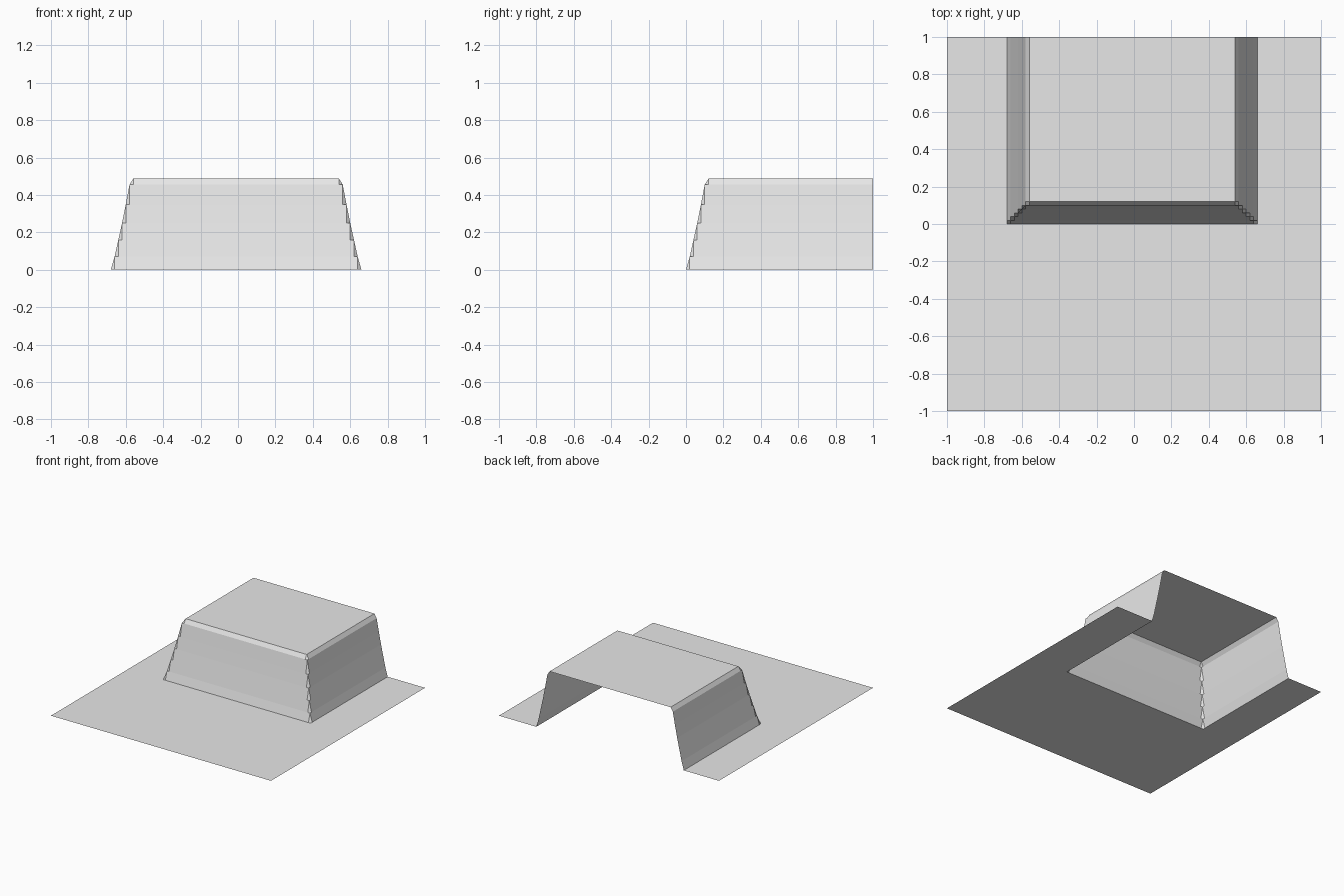
import bpy, bmesh

if "Cube" in bpy.data.objects:
    bpy.data.objects.remove(bpy.data.objects["Cube"])

# Sloped profile of the plateau: height after each 0.02 step inward from its foot
STEP = 0.02
HEIGHTS = [0.0, 0.07, 0.16, 0.25, 0.35, 0.455, 0.487]
LEFT, RIGHT, FRONT = -0.68, 0.66, 0.0
N = len(HEIGHTS)

# Grid lines: dense only across the slopes
xs = ([-1.0] + [LEFT + i * STEP for i in range(N)]
      + [RIGHT - i * STEP for i in reversed(range(N))] + [1.0])
ys = [-1.0] + [FRONT + i * STEP for i in range(N)] + [1.0]


def height(x, y):
    """Height from the distance to the nearest foot edge (back stays open)."""
    inward = min(x - LEFT, RIGHT - x, y - FRONT)
    return HEIGHTS[max(0, min(N - 1, round(inward / STEP)))]


# Ground sheet with raised plateau
bm = bmesh.new()
rows = [[bm.verts.new((x, y, height(x, y))) for x in xs] for y in ys]
for a, b in zip(rows, rows[1:]):
    for i in range(len(xs) - 1):
        bm.faces.new((a[i], a[i + 1], b[i + 1], b[i]))
mesh = bpy.data.meshes.new("plateau_terrain")
bm.to_mesh(mesh)
bm.free()

# Plain grey surface
grey = bpy.data.materials.new("light grey")
grey.diffuse_color = (0.8, 0.8, 0.8, 1.0)
grey.use_nodes = True
grey.node_tree.nodes["Principled BSDF"].inputs["Base Color"].default_value = grey.diffuse_color
mesh.materials.append(grey)

terrain = bpy.data.objects.new("plateau_terrain", mesh)
bpy.context.collection.objects.link(terrain)
